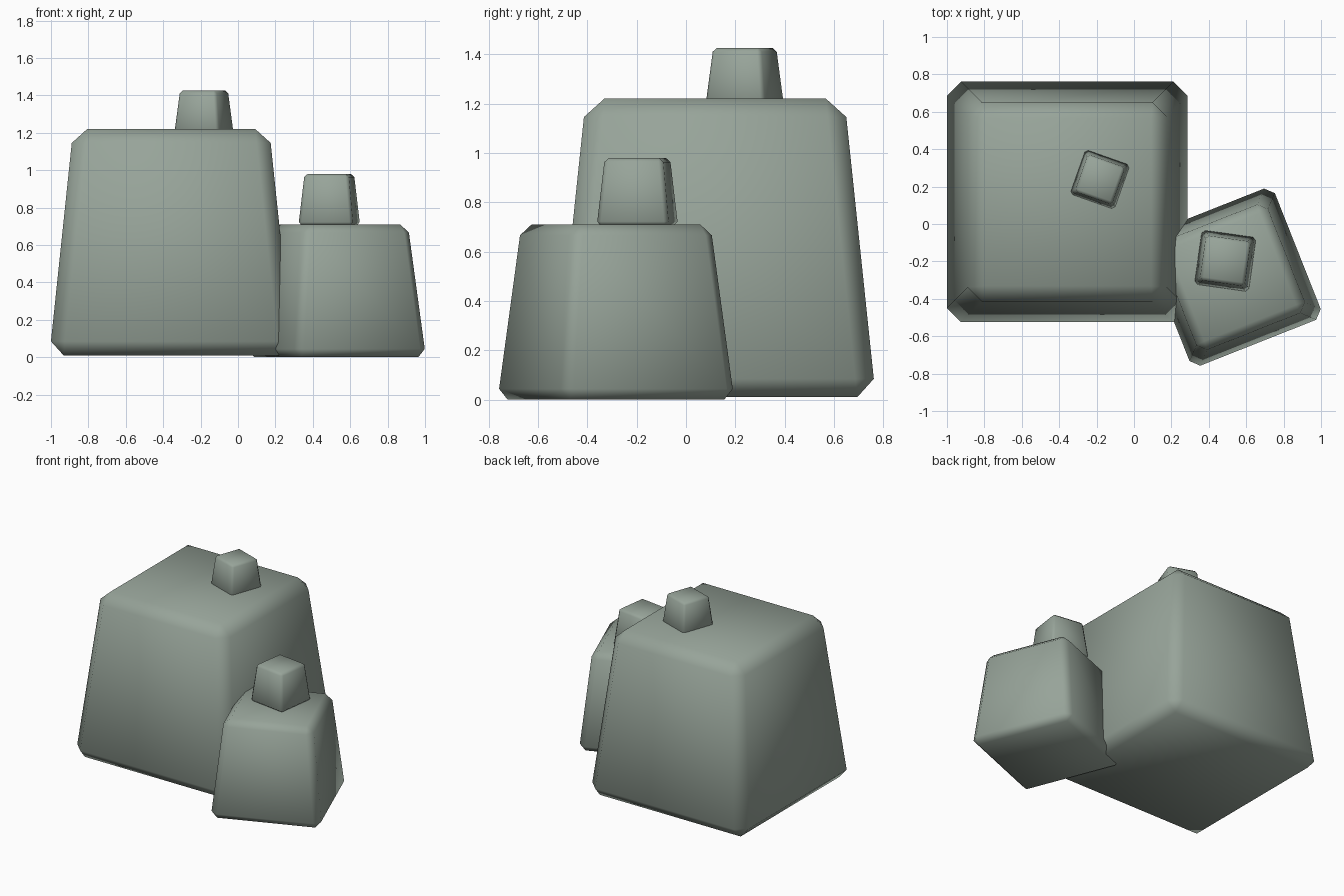
import bpy, bmesh, math
from mathutils import Matrix

if "Cube" in bpy.data.objects:
    bpy.data.objects.remove(bpy.data.objects["Cube"])

stone = bpy.data.materials.new("sage grey stone")
stone.diffuse_color = (0.31, 0.37, 0.32, 1)
stone.use_nodes = True
stone.node_tree.nodes["Principled BSDF"].inputs["Base Color"].default_value = stone.diffuse_color


def block(name, x, y, z, height, turn):
    """Tapered, chamfered, smooth-shaded stone block; proportions scale with height."""
    base, top, bevel = 0.538 * height, 0.433 * height, 0.062 * height
    bm = bmesh.new()
    bmesh.ops.create_cube(bm, size=2)
    for v in bm.verts:
        half = top if v.co.z > 0 else base
        v.co.x *= half
        v.co.y *= half
        v.co.z = height if v.co.z > 0 else 0
    bmesh.ops.bevel(bm, geom=bm.edges[:], offset=bevel, segments=1,
                    affect='EDGES', profile=0.5)
    bmesh.ops.recalc_face_normals(bm, faces=bm.faces[:])
    for f in bm.faces:
        f.smooth = True
    bm.transform(Matrix.Translation((x, y, z)) @ Matrix.Rotation(math.radians(turn), 4, 'Z'))
    mesh = bpy.data.meshes.new(name)
    bm.to_mesh(mesh)
    bm.free()
    mesh.materials.append(stone)
    obj = bpy.data.objects.new(name, mesh)
    bpy.context.collection.objects.link(obj)
    return obj


# Two large stones, each with a small one resting on top
block("large_stone", -0.357, 0.118, 0.01, 1.21, 0)
block("medium_stone", 0.525, -0.284, 0.0, 0.71, 21.6)
block("large_stone_cap", -0.182, 0.238, 1.185, 0.24, -19.5)
block("medium_stone_cap", 0.488, -0.197, 0.705, 0.275, -8)
